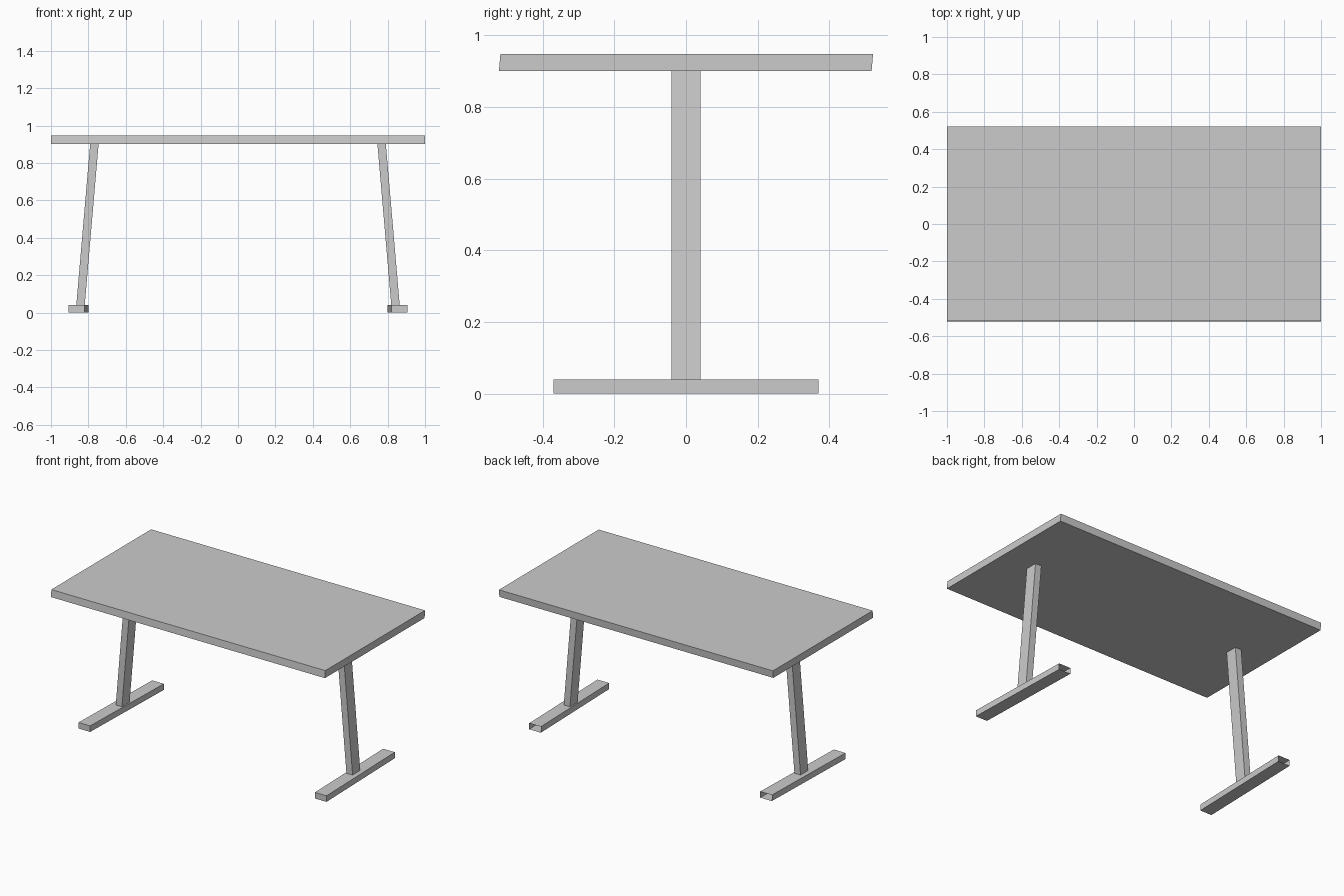
import bpy
import bmesh

cube = bpy.data.objects.get("Cube")
if cube:
    bpy.data.objects.remove(cube, do_unlink=True)

grey = bpy.data.materials.new("plain_grey")
grey.use_nodes = True
colour = (0.6, 0.6, 0.6, 1)
grey.diffuse_color = colour
grey.node_tree.nodes["Principled BSDF"].inputs["Base Color"].default_value = colour


def box(name, centre, size, warp=None, open_back=False):
    """Box whose corners may be shifted by warp(co); optionally without its +y end."""
    bm = bmesh.new()
    bmesh.ops.create_cube(bm, size=1)
    if open_back:
        ends = [f for f in bm.faces if f.normal.y > 0.9]
        bmesh.ops.delete(bm, geom=ends, context="FACES_ONLY")
    for v in bm.verts:
        unit = v.co.copy()
        for i in range(3):
            v.co[i] = centre[i] + unit[i] * size[i]
        if warp:
            warp(v.co, unit)
    bm.normal_update()
    mesh = bpy.data.meshes.new(name)
    bm.to_mesh(mesh)
    bm.free()
    mesh.materials.append(grey)
    obj = bpy.data.objects.new(name, mesh)
    bpy.context.collection.objects.link(obj)
    return obj


# Tabletop, its ends leaning very slightly
def lean_top(co, unit):
    co.y += unit.z * 0.004


box("tabletop", (0, 0, 0.924), (2, 1.04, 0.048), lean_top)

# Legs leaning inward, and hollow feet turned slightly and open at the back
for side, x in (("left", 1), ("right", -1)):
    def lean_leg(co, unit, x=x):
        co.x -= x * unit.z * 0.074

    def turn_foot(co, unit, x=x):
        co.x -= x * unit.y * 0.02

    box(side + "_leg", (x * 0.805, 0, 0.47), (0.045, 0.08, 0.86), lean_leg)
    box(side + "_foot", (x * 0.853, 0, 0.02), (0.085, 0.74, 0.04), turn_foot, True)
